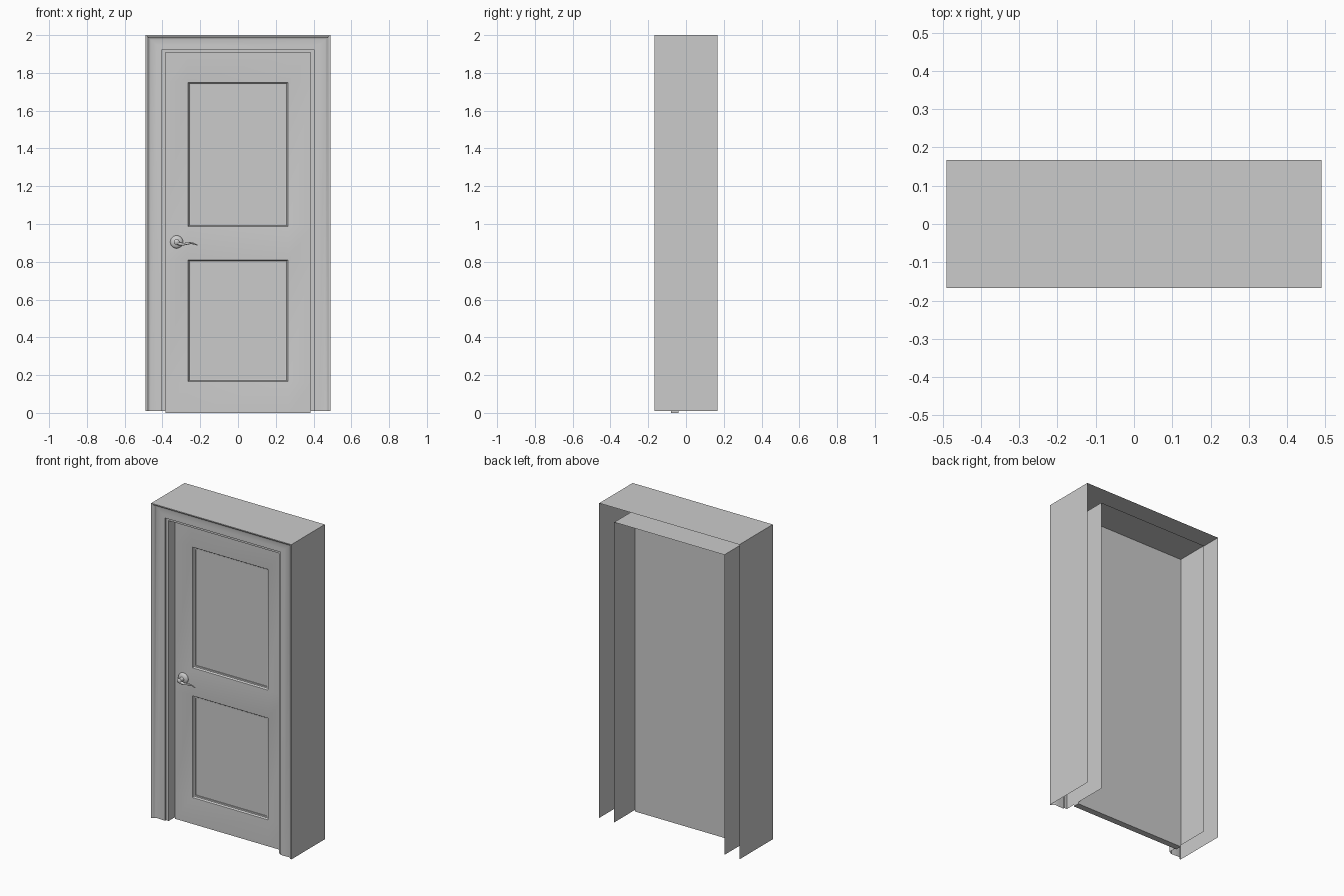
import bpy, bmesh, math
from mathutils import Vector

if "Cube" in bpy.data.objects:
    bpy.data.objects.remove(bpy.data.objects["Cube"])


def finish(name, bm, angle=30, merge=True, recalc=True):
    """Turn a bmesh into a named object, smooth below the given angle."""
    if merge:
        bmesh.ops.remove_doubles(bm, verts=bm.verts, dist=1e-5)
    if recalc:
        bmesh.ops.recalc_face_normals(bm, faces=bm.faces)
    me = bpy.data.meshes.new(name)
    bm.to_mesh(me)
    bm.free()
    ob = bpy.data.objects.new(name, me)
    bpy.context.collection.objects.link(ob)
    bpy.ops.object.select_all(action='DESELECT')
    bpy.context.view_layer.objects.active = ob
    ob.select_set(True)
    bpy.ops.object.shade_smooth_by_angle(angle=math.radians(angle))
    return ob


def face(bm, pts):
    return bm.faces.new([bm.verts.new(p) for p in pts])


def bridge(bm, a, b, closed):
    """Quads between two matching point loops."""
    n = len(a)
    for i in range(n if closed else n - 1):
        j = (i + 1) % n
        face(bm, (a[i], a[j], b[j], b[i]))


# Door frame: moulded casing profile (inset, y) swept up, across and down
profile = [(0, .167), (0, -.167), (.006, -.1665), (.010, -.164), (.014, -.157),
           (.019, -.152), (.027, -.150), (.060, -.151), (.087, -.152),
           (.087, -.142), (.105, -.142), (.105, .167)]
bm = bmesh.new()
loops = []
for d, y in profile:
    x, z = .49 - d, 2 - d * .88
    loops.append([(-x, y, .01), (-x, y, z), (x, y, z), (x, y, .01)])
for a, b in zip(loops, loops[1:]):
    bridge(bm, a, b, False)
bmesh.ops.remove_doubles(bm, verts=bm.verts, dist=1e-5)
bmesh.ops.recalc_face_normals(bm, faces=bm.faces)
bm.faces.ensure_lookup_table()
finish("door_frame", bm, 40)

# Door leaf with two recessed, moulded panels
FRONT, BACK, TOP, HALF = -.08, -.04, 1.908, .385
xs = [-HALF, -.268, .268, HALF]
zs = [0, .162, .813, .982, 1.753, TOP]
moulding = [(0, FRONT), (.004, -.0785), (.007, -.073), (.010, -.069),
            (.018, -.068), (.018, -.062)]
bm = bmesh.new()
for i in range(3):
    for k in range(5):
        x0, x1, z0, z1 = xs[i], xs[i + 1], zs[k], zs[k + 1]
        if i == 1 and k in (1, 3):
            rings = [[(x0 + d, y, z0 + d), (x1 - d, y, z0 + d),
                      (x1 - d, y, z1 - d), (x0 + d, y, z1 - d)]
                     for d, y in moulding]
            for a, b in zip(rings, rings[1:]):
                bridge(bm, a, b, True)
            face(bm, rings[-1])
        else:
            face(bm, [(x0, FRONT, z0), (x1, FRONT, z0),
                      (x1, FRONT, z1), (x0, FRONT, z1)])
bmesh.ops.remove_doubles(bm, verts=bm.verts, dist=1e-5)
# edges and back of the leaf
rim = [e for e in bm.edges if e.is_boundary]
new = bmesh.ops.extrude_edge_only(bm, edges=rim)["geom"]
for v in new:
    if isinstance(v, bmesh.types.BMVert):
        v.co.y = BACK
bmesh.ops.contextual_create(bm, geom=[e for e in bm.edges if e.is_boundary])
finish("door_leaf", bm, 40)

# Handle rosette and spindle: lathed profile (radius, distance from door)
lathe = [(.034, 0), (.034, .004), (.031, .009), (.024, .013), (.014, .016),
         (.012, .020), (.012, .034), (.015, .037), (.015, .046), (.010, .051),
         (.0001, .052)]
HX, HZ, N = -.325, .905, 24
bm = bmesh.new()
rings = [[(HX + r * math.cos(2 * math.pi * i / N), FRONT - h,
           HZ + r * math.sin(2 * math.pi * i / N)) for i in range(N)]
         for r, h in lathe]
for a, b in zip(rings, rings[1:]):
    bridge(bm, a, b, True)
finish("handle_rosette", bm, 40)

# Handle lever: tapered wavy bar
path = [(-.330, .904, .010), (-.310, .895, .009), (-.292, .892, .007),
        (-.272, .896, .006), (-.252, .899, .005), (-.233, .896, .004),
        (-.215, .888, .002)]
bm = bmesh.new()
rings = [[(x + .0, FRONT - .040 + r * math.cos(math.pi * i / 6),
           z + r * math.sin(math.pi * i / 6)) for i in range(12)]
         for x, z, r in path]
for a, b in zip(rings, rings[1:]):
    bridge(bm, a, b, True)
face(bm, rings[0])
face(bm, rings[-1])
finish("handle_lever", bm, 50)
